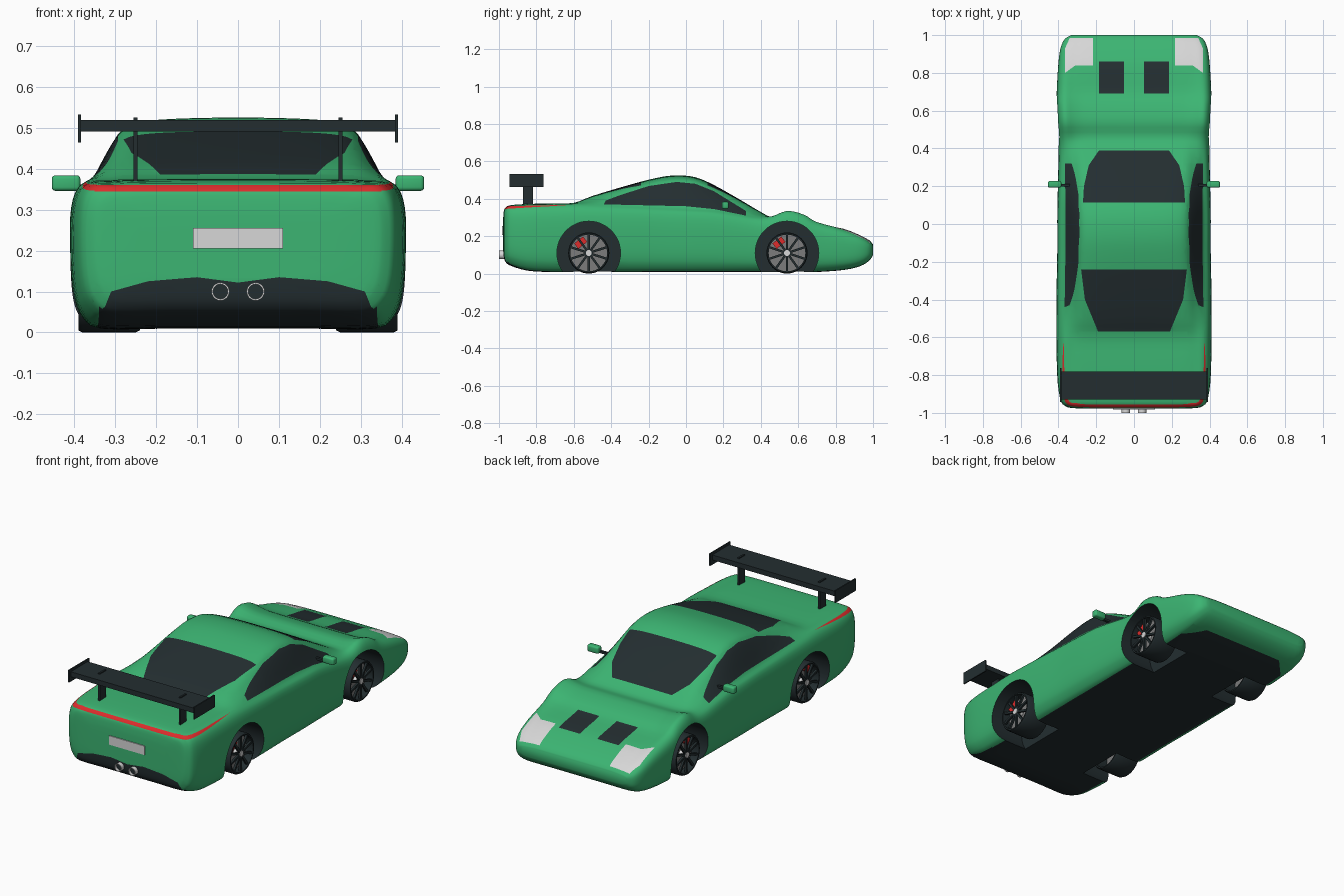
import bpy, bmesh, math
from mathutils import Vector, Matrix

old = bpy.data.objects.get("Cube")
if old:
    bpy.data.objects.remove(old, do_unlink=True)


def material(name, r, g, b):
    m = bpy.data.materials.new(name)
    m.use_nodes = True
    m.diffuse_color = (r, g, b, 1)
    m.node_tree.nodes["Principled BSDF"].inputs["Base Color"].default_value = (r, g, b, 1)
    return m


green = material("body green", .045, .46, .17)
dark = material("dark trim", .017, .027, .03)
red = material("red", .72, .025, .025)
white = material("light grey", .68, .68, .68)
grey = material("disc grey", .2, .2, .2)
PAINTS = [green, dark, red, white]
GREEN, DARK, RED, WHITE = range(4)


def finish(name, bm, mats, smooth=True, angle=35):
    bmesh.ops.recalc_face_normals(bm, faces=bm.faces)
    mesh = bpy.data.meshes.new(name)
    bm.to_mesh(mesh)
    bm.free()
    for m in mats:
        mesh.materials.append(m)
    ob = bpy.data.objects.new(name, mesh)
    bpy.context.collection.objects.link(ob)
    if smooth:
        shade(ob, angle)
    return ob


def activate(ob):
    bpy.ops.object.select_all(action='DESELECT')
    ob.select_set(True)
    bpy.context.view_layer.objects.active = ob


def shade(ob, angle=35):
    activate(ob)
    bpy.ops.object.shade_smooth_by_angle(angle=math.radians(angle))


def add_box(bm, centre, size, turn=Matrix()):
    mat = turn @ Matrix.Translation(centre) @ Matrix.Diagonal((*size, 1))
    return bmesh.ops.create_cube(bm, size=1, matrix=mat)["verts"]


def box(name, centre, size, mat, bevel=0):
    bm = bmesh.new()
    add_box(bm, centre, size)
    if bevel:
        bmesh.ops.bevel(bm, geom=bm.edges[:], offset=bevel, segments=3, profile=.5, affect='EDGES')
    return finish(name, bm, [mat], bool(bevel))


def lathe(name, profile, centre, axis, mats, steps=40):
    """Spin a (distance along axis, radius) profile about the x or y axis."""
    bm = bmesh.new()
    vs = [bm.verts.new((a, r, 0)) for a, r in profile]
    es = [bm.edges.new(p) for p in zip(vs, vs[1:])]
    bmesh.ops.spin(bm, geom=vs + es, cent=(0, 0, 0), axis=(1, 0, 0),
                   angle=math.tau, steps=steps)
    bmesh.ops.remove_doubles(bm, verts=bm.verts, dist=.0005)
    if axis == 'y':
        bmesh.ops.rotate(bm, verts=bm.verts, cent=(0, 0, 0), matrix=Matrix.Rotation(math.pi / 2, 3, 'Z'))
    bmesh.ops.translate(bm, verts=bm.verts, vec=centre)
    return finish(name, bm, mats)


def spline(points, n, closed=False):
    """Smooth curve through points of any dimension."""
    count, out = len(points), []
    for i in range(count if closed else count - 1):
        pick = (lambda k: points[k % count]) if closed else (lambda k: points[max(0, min(count - 1, k))])
        p, q, r, s = (pick(i + k) for k in (-1, 0, 1, 2))
        for j in range(n):
            t = j / n
            out.append([.5 * (2 * b + (c - a) * t + (2 * a - 5 * b + 4 * c - d) * t * t
                              + (3 * b - a - 3 * c + d) * t ** 3) for a, b, c, d in zip(p, q, r, s)])
    return out if closed else out + [list(points[-1])]


# Body shell: y, half width, floor, shoulder height, centre height
STATIONS = [
    (-.978, .24, .13, .28, .29), (-.974, .33, .09, .325, .335), (-.965, .36, .065, .345, .352),
    (-.94, .385, .045, .36, .365), (-.85, .402, .018, .365, .372), (-.72, .408, .01, .367, .375),
    (-.6, .41, .01, .37, .378), (-.5, .41, .01, .37, .415), (-.3, .408, .01, .365, .475),
    (-.15, .405, .01, .36, .513), (-.05, .405, .01, .357, .525), (.05, .405, .01, .352, .515),
    (.15, .403, .01, .345, .473), (.28, .4, .01, .322, .4), (.39, .398, .01, .302, .335),
    (.46, .4, .01, .305, .302), (.54, .405, .01, .335, .315), (.63, .408, .01, .315, .295),
    (.7, .408, .01, .275, .265), (.84, .4, .02, .235, .24), (.93, .388, .04, .2, .205),
    (.98, .365, .07, .17, .178), (1, .33, .1, .15, .155)]


def section(y, w, floor, shoulder, top):
    h, c = shoulder - floor, top - shoulder
    low = [(.45, 0), (.82, 0), (.93, .08), (.98, .22), (1, .45), (1, .75), (.97, .92), (.9, 1)]
    high = [(.79, .5), (.69, .84), (.55, .95), (.3, .99)]
    half = [(w * a, floor + h * b) for a, b in low] + [(w * a, shoulder + c * b) for a, b in high]
    loop = [(0, floor)] + half + [(0, top)] + [(-x, z) for x, z in reversed(half)]
    return [(x, y, z) for x, z in spline(loop, 3, True)]


bm = bmesh.new()
rings = [[bm.verts.new(p) for p in section(*s)] for s in spline(STATIONS, 3)]
for a, b in zip(rings, rings[1:]):
    for i in range(len(a)):
        bm.faces.new((a[i - 1], a[i], b[i], b[i - 1]))
bm.faces.new(rings[0])
bm.faces.new(rings[-1])
bmesh.ops.recalc_face_normals(bm, faces=bm.faces)


def inside(u, v, poly):
    hit = False
    for (a, b), (c, d) in zip(poly, poly[1:] + poly[:1]):
        if (b > v) != (d > v) and u < a + (v - b) * (c - a) / (d - b):
            hit = not hit
    return hit


def paint(poly, axes, test, index):
    """Cut a polygon outline through the shell and colour the faces inside it."""
    i, j = axes
    lo = [min(p[k] for p in poly) for k in (0, 1)]
    hi = [max(p[k] for p in poly) for k in (0, 1)]

    def near(f):
        return test(f.calc_center_median(), f.normal) and all(
            max(v.co[ax] for v in f.verts) > lo[k] and min(v.co[ax] for v in f.verts) < hi[k]
            for k, ax in enumerate(axes))

    for p, q in zip(poly, poly[1:] + poly[:1]):
        point, normal = Vector(), Vector()
        point[i], point[j] = p
        normal[i], normal[j] = q[1] - p[1], p[0] - q[0]
        faces = [f for f in bm.faces if near(f)]
        geom = set(faces) | {e for f in faces for e in f.edges} | {v for f in faces for v in f.verts}
        bmesh.ops.bisect_plane(bm, geom=list(geom), dist=.0003, plane_co=point, plane_no=normal.normalized())
        bm.normal_update()
    for f in bm.faces:
        c = f.calc_center_median()
        if test(c, f.normal) and inside(c[i], c[j], poly):
            f.material_index = index


def both(half):
    return half + [(-x, v) for x, v in reversed(half)]


X, Y, Z = range(3)
up = lambda c, n: n.z > .15
# Underside and rear diffuser
paint(both([(.34, -.99), (.345, .8), (.25, .9)]), (X, Y), lambda c, n: n.z < -.6, DARK)
paint(both([(.35, 0), (.31, .1), (.22, .125), (.1, .135), (.001, .122)]), (X, Z),
      lambda c, n: c.y < -.7 and n.y < -.05, DARK)
# Windscreen, rear window and side windows
paint(both([(.27, .115), (.265, .2), (.24, .31), (.185, .39)]), (X, Y), up, DARK)
paint(both([(.28, -.24), (.26, -.4), (.19, -.57)]), (X, Y), up, DARK)
paint([(-.44, .37), (-.43, .39), (-.35, .42), (-.2, .468), (-.05, .49), (.05, .48), (.15, .44),
       (.32, .335), (.32, .31), (.15, .345), (0, .36)], (Y, Z), lambda c, n: abs(c.x) > .25, DARK)
# Bonnet vents and headlights
for s in (1, -1):
    paint([(s * x, y) for x, y in [(.053, .69), (.185, .69), (.185, .86), (.053, .86)]], (X, Y), up, DARK)
    paint([(s * x, y) for x, y in [(.217, .985), (.217, .84), (.31, .84), (.365, .8), (.365, .93), (.34, .985)]],
          (X, Y), up, WHITE)
# Tail light band wrapping onto the flanks
paint(both([(.35, .345), (.35, .36)]), (X, Z), lambda c, n: c.y < -.9 and n.y < -.1, RED)
paint([(-.98, .345), (-.98, .36), (-.6, .368)], (Y, Z), lambda c, n: abs(c.x) > .33, RED)
body = finish("body", bm, PAINTS, False)

# Wheel arches cut from the shell
WHEELS = [(s, y) for s in (1, -1) for y in (-.52, .54)]
for s, y in WHEELS:
    cutter = lathe("arch_cutter", [(.2, 0), (.2, .17), (.5, .17), (.5, 0)], (0, y, .11), 'x', PAINTS, 48)
    cutter.scale.x = s
    cutter.hide_render = True
    if s < 0:
        cutter.data.flip_normals()
        cutter.data.transform(Matrix.Scale(-1, 4, (1, 0, 0)))
        cutter.scale.x = 1
    for f in cutter.data.polygons:
        f.material_index = DARK
    bpy.context.view_layer.update()
    mod = body.modifiers.new("arch", 'BOOLEAN')
    mod.operation, mod.solver, mod.object = 'DIFFERENCE', 'EXACT', cutter
    activate(body)
    bpy.ops.object.modifier_apply(modifier=mod.name)
    bpy.data.objects.remove(cutter, do_unlink=True)
shade(body, 40)

# Wheels: tyre, brake disc, caliper, spokes and hub
for s, y in WHEELS:
    name = ("rear" if y < 0 else "front") + ("_left_" if s > 0 else "_right_")
    at = (0, y, .11)
    lathe(name + "tyre", [(s * a, r) for a, r in
          [(.24, .098), (.24, .105), (.25, .11), (.38, .11), (.39, .105), (.39, .098), (.24, .098)]], at, 'x', [dark])
    lathe(name + "disc", [(s * .33, 0), (s * .33, .099), (s * .345, .099), (s * .345, 0)], at, 'x', [grey])
    lathe(name + "hub", [(s * .34, .016), (s * .388, .016), (s * .388, 0)], at, 'x', [white], 16)
    bm = bmesh.new()
    for k in range(10):
        turn = Matrix.Translation(at) @ Matrix.Rotation(k * math.tau / 10, 4, 'X')
        add_box(bm, (s * .378, 0, .055), (.012, .012, .09), turn)
    finish(name + "spokes", bm, [dark], False)
    bm = bmesh.new()
    turn = Matrix.Translation(at) @ Matrix.Rotation(math.radians(38), 4, 'X')
    add_box(bm, (s * .352, 0, .07), (.03, .06, .036), turn)
    finish(name + "caliper", bm, [red], False)

# Rear wing
box("wing_blade", (0, -.855, .505), (.77, .15, .028), dark)
for s, side in ((1, "left"), (-1, "right")):
    box(side + "_wing_end_plate", (s * .387, -.853, .498), (.007, .18, .068), dark)
    box(side + "_wing_support", (s * .25, -.845, .44), (.01, .053, .17), dark)
    # Door mirrors on short stalks
    box(side + "_mirror", (s * .42, .21, .365), (.07, .036, .038), green, .009)
    box(side + "_mirror_stalk", (s * .365, .205, .355), (.06, .014, .012), dark)
    # Exhaust pipes
    lathe(side + "_exhaust", [(-.12, .022), (.02, .022), (.02, .018), (-.1, .018)],
          (s * .043, -.98, .1), 'y', [white], 24).data.transform(
              Matrix.Translation((0, -1.96, 0)) @ Matrix.Scale(-1, 4, (0, 1, 0)))
    lathe(side + "_exhaust_core", [(0, .0185), (.005, .0185), (.005, 0)],
          (s * .043, -.99, .1), 'y', [dark], 24)

# Number plate
box("number_plate", (0, -.979, .23), (.22, .008, .05), white)
